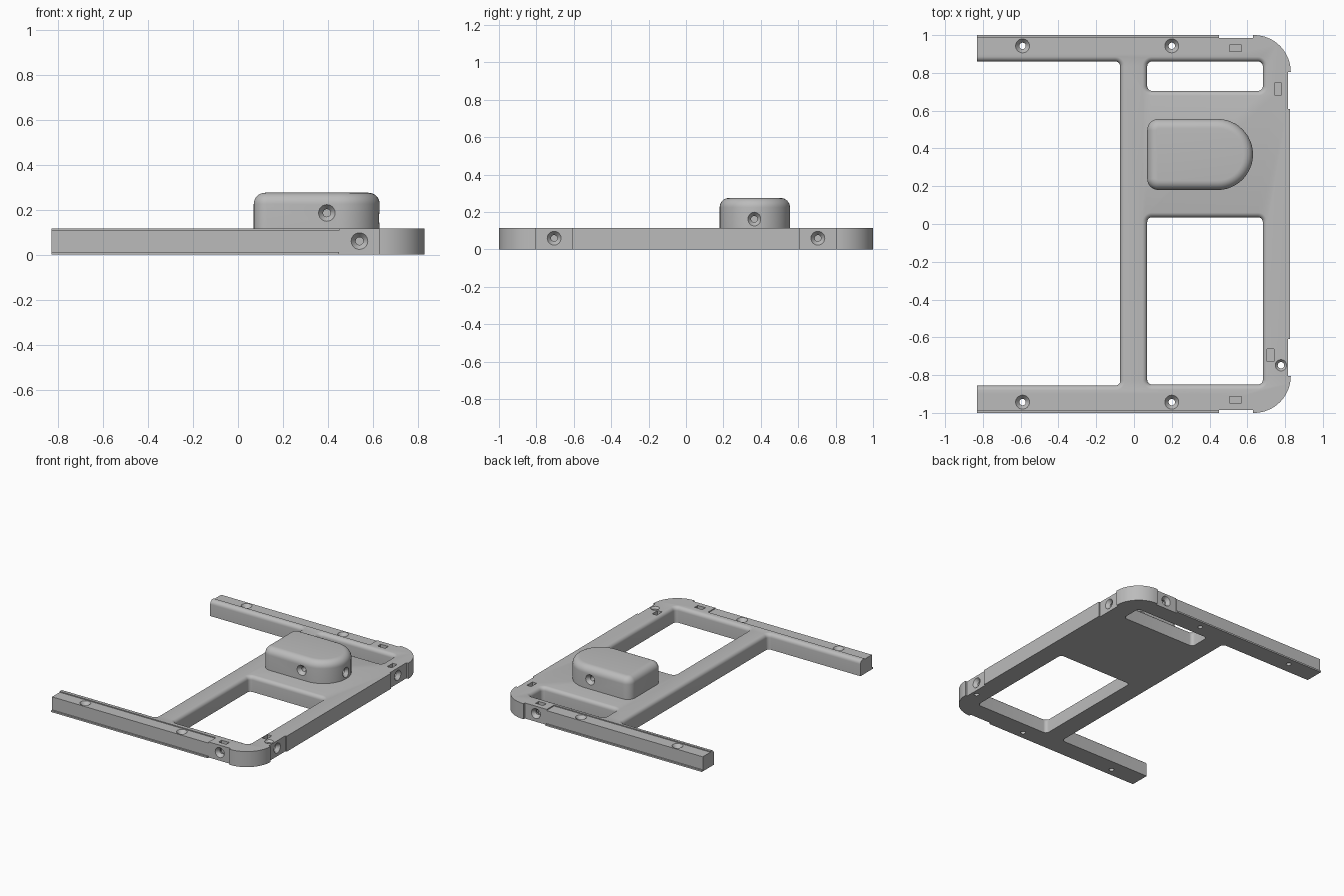
import bpy, bmesh
from math import sin, cos, pi, radians
from mathutils import Matrix, Vector

if "Cube" in bpy.data.objects:
    bpy.data.objects.remove(bpy.data.objects["Cube"])

TOP = 0.115
grey = bpy.data.materials.new("plain_grey")
grey.use_nodes = True
grey.diffuse_color = (0.5, 0.5, 0.5, 1)
grey.node_tree.nodes["Principled BSDF"].inputs["Base Color"].default_value = (0.5, 0.5, 0.5, 1)


def arc(cx, cy, r, start, end, n=8):
    steps = [radians(start + (end - start) * i / n) for i in range(n + 1)]
    return [(cx + r * cos(a), cy + r * sin(a)) for a in steps]


def rounded(x0, x1, y0, y1, r_left, r_right, grow=0, n=8):
    """Rounded rectangle outline, grown outwards by an offset."""
    rl, rr = r_left, r_right
    return (arc(x1 - rr, y1 - rr, rr + grow, 0, 90, n) + arc(x0 + rl, y1 - rl, rl + grow, 90, 180, n)
            + arc(x0 + rl, y0 + rl, rl + grow, 180, 270, n) + arc(x1 - rr, y0 + rr, rr + grow, 270, 360, n))


def loft(name, rings, matrix=Matrix()):
    """Closed solid through a stack of (height, outline) rings."""
    bm = bmesh.new()
    loops = [[bm.verts.new(matrix @ Vector((x, y, z))) for x, y in pts] for z, pts in rings]
    for a, b in zip(loops, loops[1:]):
        for i in range(len(a)):
            j = (i + 1) % len(a)
            bm.faces.new((a[i], a[j], b[j], b[i]))
    bm.faces.new(loops[0][::-1])
    bm.faces.new(loops[-1])
    bmesh.ops.remove_doubles(bm, verts=bm.verts, dist=1e-5)
    bmesh.ops.recalc_face_normals(bm, faces=bm.faces)
    mesh = bpy.data.meshes.new(name)
    bm.to_mesh(mesh)
    bm.free()
    mesh.materials.append(grey)
    obj = bpy.data.objects.new(name, mesh)
    bpy.context.collection.objects.link(obj)
    return obj


def cut(target, cutter):
    cutter.hide_render = True
    mod = target.modifiers.new("cut", "BOOLEAN")
    mod.operation, mod.solver, mod.object = "DIFFERENCE", "EXACT", cutter
    bpy.context.view_layer.objects.active = target
    bpy.ops.object.modifier_apply(modifier=mod.name)
    bpy.data.objects.remove(cutter)


def cut_box(target, x0, x1, y0, y1, z0, z1=0.3):
    pts = [(x0, y0), (x1, y0), (x1, y1), (x0, y1)]
    cut(target, loft("box_cutter", [(z0, pts), (z1, pts)]))


def cut_window(target, x0, x1, y0, y1, r=0.025, f=0.028):
    """Through opening whose upper rim is rounded over."""
    rings = [(-0.1, rounded(x0, x1, y0, y1, r, r))]
    for i in range(7):
        a = radians(84) * i / 6
        rings.append((TOP - f + f * sin(a) / sin(radians(84)),
                      rounded(x0, x1, y0, y1, r, r, f * (1 - cos(a)))))
    rings.append((0.3, rings[-1][1]))
    cut(target, loft("window_cutter", rings))


def cut_hole(target, position, outward, depth, r=0.037, sink=0.025):
    """Countersunk screw hole bored in from a surface point."""
    def ring(radius):
        return arc(0, 0, radius, 0, 345, 23)
    matrix = Matrix.Translation(position) @ Vector(outward).to_track_quat("Z", "Y").to_matrix().to_4x4()
    cut(target, loft("hole_cutter", [(-depth, ring(0.017)), (-sink, ring(0.017)),
                                     (0, ring(r)), (0.015, ring(r))], matrix))


# Frame plate: half outline mirrored front to back
half = [(-0.83, 1), (0.45, 1), (0.45, 0.985), (0.63, 0.985), (0.63, 1)]
half += arc(0.635, 0.805, 0.195, 90, 0, 16)
half += [(0.815, 0.805), (0.815, 0.61), (0.826, 0.61)]
outline = half + [(x, -y) for x, y in reversed(half)]
frame = loft("frame_plate", [(0, outline), (TOP, outline)])

# Open bay between the rails and the two windows
cut_window(frame, -1.3, -0.073, -0.855, 0.86)
cut_window(frame, 0.07, 0.682, 0.705, 0.86)
cut_window(frame, 0.07, 0.682, -0.85, 0.035)

for side in (-1, 1):
    # Rail strip: lowered top and a thin lip along the bottom
    inner, face, outer = [side * v for v in (0.90, 0.989, 1.2)]
    cut_box(frame, -1, 0.45, min(inner, outer), max(inner, outer), 0.108)
    cut_box(frame, -1, 0.46, min(face, outer), max(face, outer), 0.012)
    # Rail screw holes
    for x in (-0.59, 0.2):
        cut_hole(frame, (x, side * 0.943, 0.108), (0, 0, 1), 0.2)
    # Side screw holes
    cut_hole(frame, (0.54, side * 0.985, 0.06), (0, side, 0), 0.08)
    cut_hole(frame, (0.815, side * 0.705, 0.06), (1, 0, 0), 0.08)
    # Nut slots at the ends of the frame
    y = side * 0.93
    cut_box(frame, 0.505, 0.568, y - 0.018, y + 0.018, 0.025)

# Nut slots along the left edge, and the small vertical hole
for x, y in ((0.762, 0.715), (0.723, -0.695)):
    cut_box(frame, x - 0.018, x + 0.018, y - 0.032, y + 0.032, 0.025)
cut_hole(frame, (0.778, -0.748, TOP), (0, 0, 1), 0.2, r=0.03, sink=0.015)

# Raised housing with one round end and a filleted top
FILLET, HIGH = 0.05, 0.275
rings = [(0.1, rounded(0.07, 0.63, 0.18, 0.556, 0.06, 0.188, 0, 12))]
for i in range(9):
    a = pi / 2 * i / 8
    rings.append((HIGH - FILLET + FILLET * sin(a),
                  rounded(0.07, 0.63, 0.18, 0.556, 0.06, 0.188, FILLET * (cos(a) - 1), 12)))
housing = loft("housing", rings)
cut_hole(housing, (0.395, 0.18, 0.185), (0, -1, 0), 0.09)
cut_hole(housing, (0.395, 0.556, 0.185), (0, 1, 0), 0.09)
cut_hole(housing, (0.63, 0.365, 0.162), (1, 0, 0), 0.09)

# Smooth shading with sharp edges kept
for obj in (frame, housing):
    bpy.ops.object.select_all(action="DESELECT")
    obj.select_set(True)
    bpy.context.view_layer.objects.active = obj
    bpy.ops.object.shade_smooth_by_angle(angle=radians(30))
